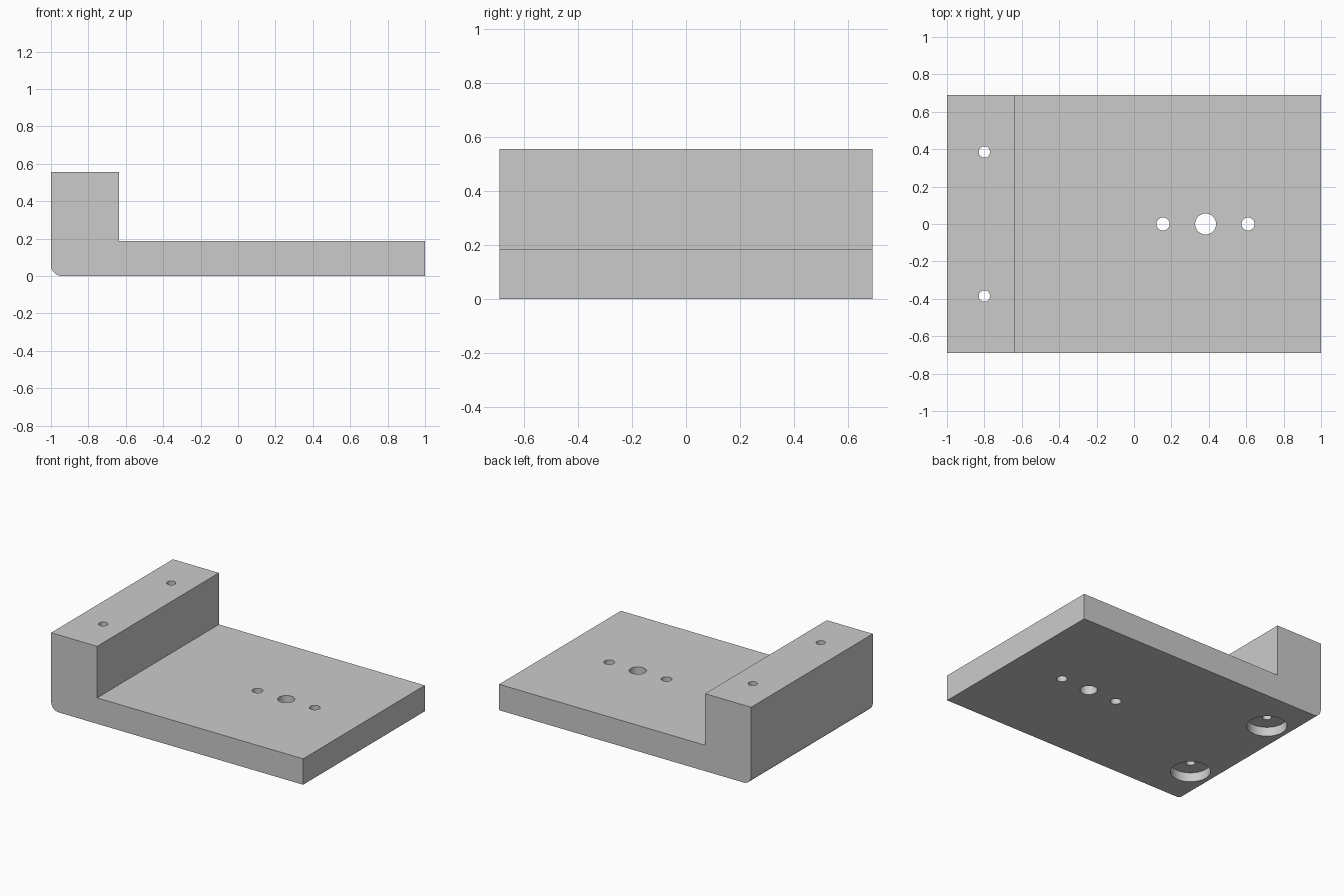
import bpy
import bmesh
import math

cube = bpy.data.objects.get("Cube")
if cube:
    bpy.data.objects.remove(cube, do_unlink=True)

HALF_DEPTH = 0.69
HEIGHT = 0.556
FLOOR = 0.186
STEP_X = -0.635
FILLET = 0.06

# Single grey material
grey = bpy.data.materials.new("plain grey")
grey.use_nodes = True
colour = (0.6, 0.6, 0.6, 1)
grey.diffuse_color = colour
grey.node_tree.nodes["Principled BSDF"].inputs["Base Color"].default_value = colour

# L-shaped side profile with a rounded lower corner, extruded along y
profile = [(1, 0), (1, FLOOR), (STEP_X, FLOOR), (STEP_X, HEIGHT), (-1, HEIGHT)]
STEPS = 10
for i in range(STEPS + 1):
    a = math.pi + i / STEPS * math.pi / 2
    profile.append((-1 + FILLET + FILLET * math.cos(a), FILLET + FILLET * math.sin(a)))

bm = bmesh.new()
side = bm.faces.new([bm.verts.new((x, -HALF_DEPTH, z)) for x, z in profile])
swept = bmesh.ops.extrude_face_region(bm, geom=[side])["geom"]
moved = [v for v in swept if isinstance(v, bmesh.types.BMVert)]
bmesh.ops.translate(bm, vec=(0, 2 * HALF_DEPTH, 0), verts=moved)
bmesh.ops.recalc_face_normals(bm, faces=bm.faces[:])
mesh = bpy.data.meshes.new("mounting_bracket")
bm.to_mesh(mesh)
bm.free()
mesh.materials.append(grey)
bracket = bpy.data.objects.new("mounting_bracket", mesh)
bpy.context.collection.objects.link(bracket)


def drill(x, y, radius, bottom, top):
    """Cut a vertical round hole through the bracket."""
    bpy.ops.mesh.primitive_cylinder_add(
        vertices=48, radius=radius, depth=top - bottom,
        location=(x, y, (top + bottom) / 2))
    cutter = bpy.context.object
    cutter.name = "hole_cutter"
    cutter.hide_render = True
    cutter.data.materials.append(grey)
    cut = bracket.modifiers.new("hole", 'BOOLEAN')
    cut.operation = 'DIFFERENCE'
    cut.solver = 'EXACT'
    cut.object = cutter
    bpy.context.view_layer.objects.active = bracket
    bpy.ops.object.modifier_apply(modifier=cut.name)
    bpy.data.objects.remove(cutter, do_unlink=True)


# Row of holes in the plate
for x, radius in ((0.155, 0.035), (0.383, 0.056), (0.61, 0.035)):
    drill(x, 0, radius, -0.1, 0.3)

# Counterbored screw holes in the raised block
for y in (-0.385, 0.385):
    drill(-0.8, y, 0.13, -0.1, 0.066)
    drill(-0.8, y, 0.03, -0.1, 0.7)

# Smooth the fillet and bores, keep the edges sharp
bpy.ops.object.select_all(action='DESELECT')
bracket.select_set(True)
bpy.context.view_layer.objects.active = bracket
bpy.ops.object.shade_smooth_by_angle(angle=math.radians(30))
